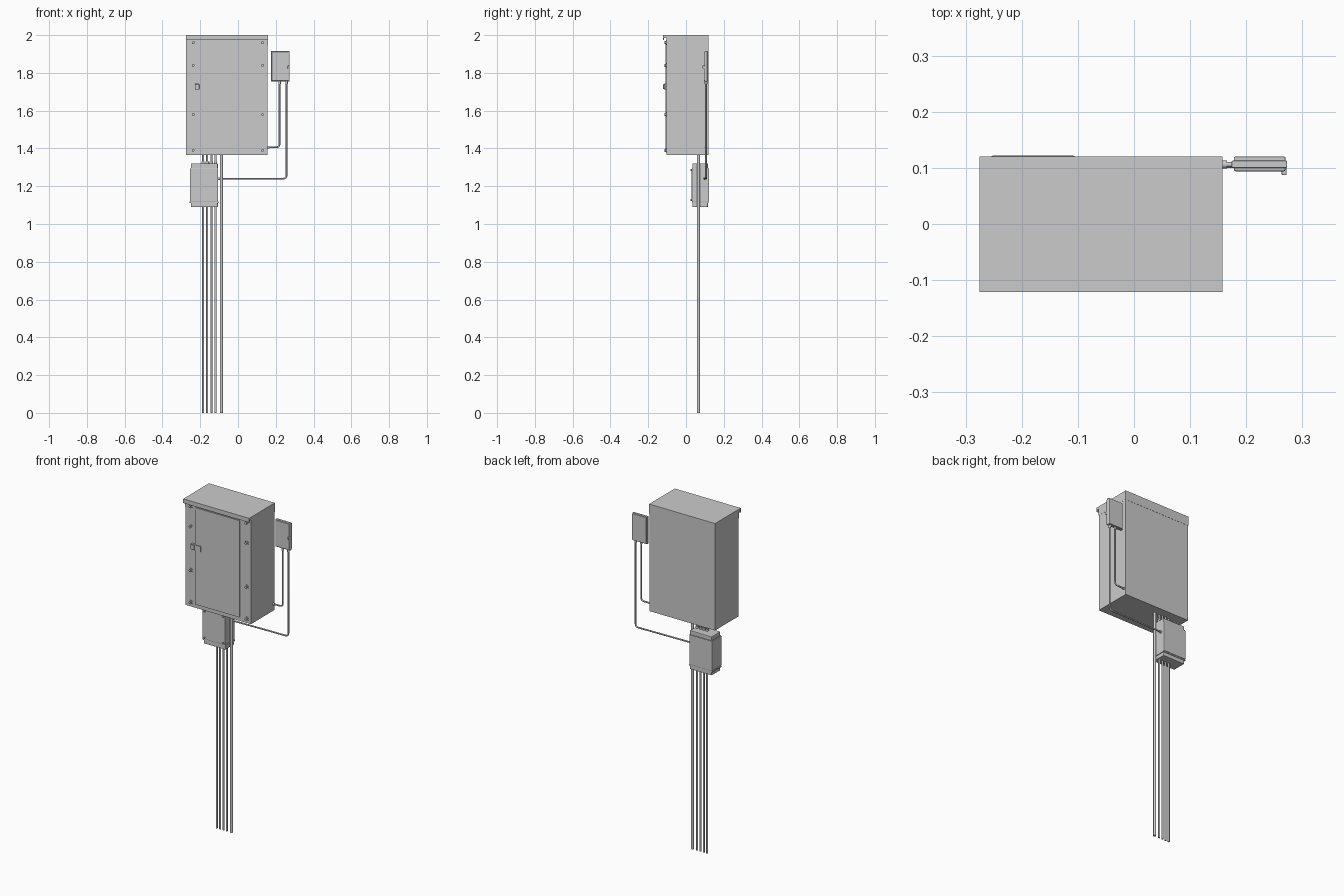
import bpy, bmesh, math
from mathutils import Vector

if "Cube" in bpy.data.objects:
    bpy.data.objects.remove(bpy.data.objects["Cube"])


def finish(name, bm, smooth=False):
    me = bpy.data.meshes.new(name)
    bm.to_mesh(me)
    bm.free()
    ob = bpy.data.objects.new(name, me)
    bpy.context.collection.objects.link(ob)
    if smooth:
        bpy.ops.object.select_all(action='DESELECT')
        ob.select_set(True)
        bpy.context.view_layer.objects.active = ob
        bpy.ops.object.shade_smooth_by_angle(angle=math.radians(40))
    return ob


def box(name, x, y, z, bevel=0.0):
    bm = bmesh.new()
    bmesh.ops.create_cube(bm, size=1)
    for v in bm.verts:
        for i, (a, b) in enumerate((x, y, z)):
            v.co[i] = (a + b) / 2 + v.co[i] * (b - a)
    ob = finish(name, bm)
    if bevel:
        m = ob.modifiers.new("edge", 'BEVEL')
        m.width, m.segments = bevel, 2
    return ob


def tube(name, pts, r, corner=0.02, sides=12):
    """Round tube along a path; inner corners become arcs."""
    pts = [Vector(p) for p in pts]
    path = [pts[0]]
    for a, p, b in zip(pts, pts[1:], pts[2:]):
        s, e = p + (a - p).normalized() * corner, p + (b - p).normalized() * corner
        for i in range(7):
            t = i / 6
            path.append(s * (1 - t) ** 2 + p * 2 * t * (1 - t) + e * t * t)
    path.append(pts[-1])
    bm = bmesh.new()
    rings = []
    for i, p in enumerate(path):
        d = (path[min(i + 1, len(path) - 1)] - path[max(i - 1, 0)]).normalized()
        u = d.orthogonal() if len(path) == 2 else d.cross(Vector((0, 1, 0)))
        u.normalize()
        w = d.cross(u)
        angs = [2 * math.pi * k / sides for k in range(sides)]
        rings.append([bm.verts.new(p + r * (u * math.cos(g) + w * math.sin(g))) for g in angs])
    for q, n in zip(rings, rings[1:]):
        for k in range(sides):
            j = (k + 1) % sides
            bm.faces.new((q[k], q[j], n[j], n[k]))
    bm.faces.new(rings[0][::-1])
    bm.faces.new(rings[-1])
    bmesh.ops.recalc_face_normals(bm, faces=bm.faces)
    return finish(name, bm, True)


# Main cabinet with roof and front drip lip
box("cabinet_body", (-0.274, 0.157), (-0.103, 0.119), (1.365, 1.95))
box("cabinet_top_band", (-0.275, 0.158), (-0.104, 0.12), (1.945, 1.99))
box("roof", (-0.275, 0.158), (-0.121, 0.12), (1.985, 2.0))
box("roof_lip", (-0.275, 0.158), (-0.121, -0.116), (1.975, 1.99))

# Door, hinge edge and latch
box("door", (-0.206, 0.085), (-0.109, -0.1), (1.388, 1.962))
box("latch_plate", (-0.228, -0.165), (-0.114, -0.1), (1.71, 1.743))
box("latch_handle", (-0.228, -0.205), (-0.121, -0.11), (1.714, 1.74), 0.002)

# Cover bolts with washers
for side, x in (("left", -0.237), ("right", 0.13)):
    for i, z in enumerate((1.39, 1.58, 1.84, 1.96)):
        tube(f"washer_{side}_{i}", [(x, -0.102, z), (x, -0.106, z)], 0.012, sides=16)
        tube(f"bolt_{side}_{i}", [(x, -0.104, z), (x, -0.114, z)], 0.008, sides=6)

# Side control box: back tray, lid and knob
box("side_box_tray", (0.178, 0.27), (0.104, 0.12), (1.757, 1.913), 0.002)
box("side_box_lid", (0.174, 0.273), (0.1, 0.113), (1.754, 1.916), 0.002)
box("side_box_front", (0.178, 0.27), (0.094, 0.104), (1.758, 1.912), 0.003)
box("side_box_knob", (0.263, 0.272), (0.087, 0.102), (1.822, 1.838), 0.002)

# Cables from the side box
tube("cable_to_cabinet", [(0.22, 0.106, 1.77), (0.22, 0.106, 1.406), (0.15, 0.106, 1.406)], 0.0045)
tube("cable_to_junction", [(0.257, 0.106, 1.77), (0.257, 0.106, 1.24), (-0.11, 0.098, 1.24)], 0.0045)
for i, x in enumerate((0.22, 0.257)):
    tube(f"cable_gland_{i}", [(x, 0.106, 1.742), (x, 0.106, 1.76)], 0.007)
tube("cable_gland_cabinet", [(0.155, 0.106, 1.406), (0.166, 0.106, 1.406)], 0.007)
tube("cable_gland_junction", [(-0.11, 0.098, 1.24), (-0.095, 0.098, 1.24)], 0.007)

# Junction box: core, cover, end rims and small screws
box("junction_core", (-0.25, -0.107), (0.034, 0.116), (1.09, 1.32), 0.003)
box("junction_cover", (-0.255, -0.105), (0.03, 0.122), (1.118, 1.295), 0.004)
box("junction_lower_rim", (-0.257, -0.103), (0.032, 0.119), (1.112, 1.12))
box("junction_upper_rim", (-0.252, -0.105), (0.032, 0.119), (1.29, 1.297))
for i, (x, z) in enumerate((x, z) for x in (-0.24, -0.118) for z in (1.128, 1.285)):
    tube(f"junction_screw_{i}", [(x, 0.032, z), (x, 0.024, z)], 0.005, sides=8)

# Conduits running to the ground
for i, x in enumerate((-0.185, -0.163, -0.141, -0.119)):
    tube(f"conduit_{i}", [(x, 0.066, 0), (x, 0.066, 1.37)], 0.0055)
    tube(f"conduit_collar_{i}", [(x, 0.066, 1.315), (x, 0.066, 1.332)], 0.009)
tube("earth_conduit", [(-0.088, 0.066, 0), (-0.088, 0.066, 1.37)], 0.008)
